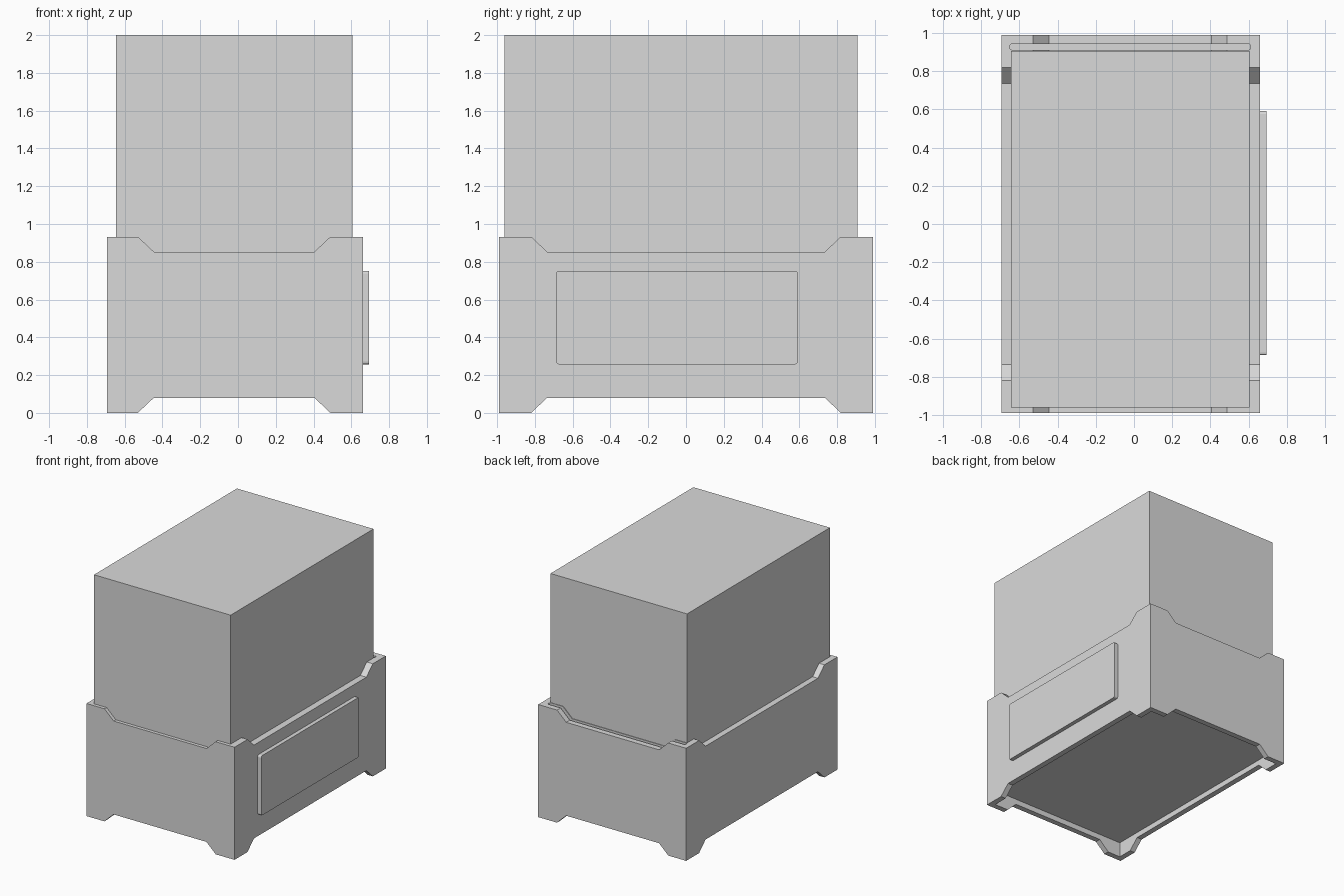
import bpy, bmesh
from mathutils import Vector

default = bpy.data.objects.get("Cube")
if default:
    bpy.data.objects.remove(default, do_unlink=True)

grey = bpy.data.materials.new("plain grey")
grey.use_nodes = True
grey.diffuse_color = (0.7, 0.7, 0.7, 1)
grey.node_tree.nodes["Principled BSDF"].inputs["Base Color"].default_value = grey.diffuse_color


def add_object(name, bm):
    bmesh.ops.recalc_face_normals(bm, faces=bm.faces[:])
    mesh = bpy.data.meshes.new(name)
    bm.to_mesh(mesh)
    bm.free()
    mesh.materials.append(grey)
    obj = bpy.data.objects.new(name, mesh)
    bpy.context.scene.collection.objects.link(obj)
    return obj


def box(name, low, high, round_axis=None, radius=0.015):
    """Box between two corners; edges along round_axis may be rounded."""
    low, high = Vector(low), Vector(high)
    bm = bmesh.new()
    bmesh.ops.create_cube(bm, size=1)
    for v in bm.verts:
        v.co = (low + high) / 2 + v.co * (high - low)
    if round_axis is not None:
        edges = [e for e in bm.edges
                 if abs((e.verts[0].co - e.verts[1].co).normalized()[round_axis]) > 0.9]
        bmesh.ops.bevel(bm, geom=edges, offset=radius, segments=3, profile=0.5,
                        affect='EDGES')
    return add_object(name, bm)


def notch(name, along, centre, half_deep, z_deep, half_open, z_open):
    """Trapezoid prism running right through the crate along x (0) or y (1)."""
    bm = bmesh.new()
    outline = [(-half_deep, z_deep), (half_deep, z_deep),
               (half_open, z_open), (-half_open, z_open)]
    verts = []
    for s, z in outline:
        co = (-2, centre + s, z) if along == 0 else (centre + s, -2, z)
        verts.append(bm.verts.new(co))
    face = bm.faces.new(verts)
    ext = bmesh.ops.extrude_face_region(bm, geom=[face])["geom"]
    shift = Vector((4, 0, 0)) if along == 0 else Vector((0, 4, 0))
    bmesh.ops.translate(bm, vec=shift,
                        verts=[g for g in ext if isinstance(g, bmesh.types.BMVert)])
    return add_object(name, bm)


def cut(target, cutters):
    """Subtract the cutters, bake the result and remove them."""
    for c in cutters:
        mod = target.modifiers.new("cut", 'BOOLEAN')
        mod.operation, mod.solver, mod.object = 'DIFFERENCE', 'EXACT', c
    graph = bpy.context.evaluated_depsgraph_get()
    mesh = bpy.data.meshes.new_from_object(target.evaluated_get(graph))
    target.modifiers.clear()
    target.data = mesh
    for c in cutters:
        bpy.data.objects.remove(c, do_unlink=True)


# Tall block standing in the crate
block_low, block_high = (-0.645, -0.962, 0.14), (0.606, 0.907, 2.0)
box("block", block_low, block_high)

# Crate: fitted pocket for the block, narrow slot behind it, hollow underside
left, right, front, back, top = 0.661, -0.694, -0.99, 0.989, 0.932
wall = 0.046
cx = (left + right) / 2
crate = box("crate", (right, front, 0), (left, back, top))
cutters = [
    box("pocket", block_low, block_high),
    box("slot", (-0.649, 0.912, 0.16), (0.609, 0.942, 1.5), 2, 0.008),
    box("underside", (right + wall, front + wall, -0.5), (left - wall, back - wall, 0.125)),
]

# Sloped notches in the upper and lower rims of all four walls
for along, centre, half in ((0, 0, 0.735), (1, cx - 0.004, 0.425)):
    cutters.append(notch("upper_notch", along, centre, half, 0.853, half + 0.212, 1.053))
    cutters.append(notch("lower_notch", along, centre, half, 0.08, half + 0.212, -0.12))
cut(crate, cutters)

# Label plate on the right wall
box("side_plate", (left, -0.687, 0.257), (0.694, 0.592, 0.752), 0)
